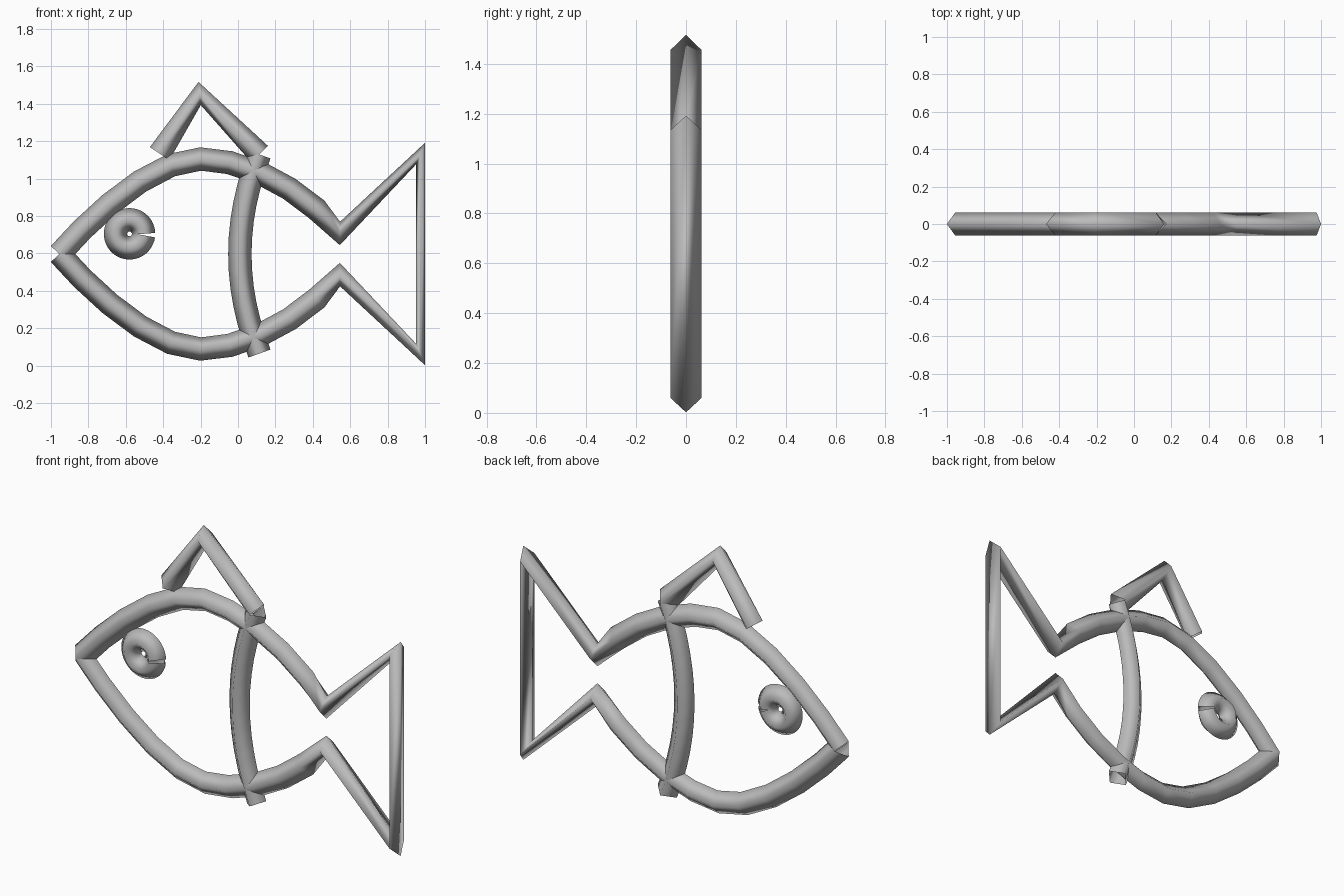
import bpy, bmesh, math
from mathutils import Vector

if "Cube" in bpy.data.objects:
    bpy.data.objects.remove(bpy.data.objects["Cube"])

R = 0.0625      # tube radius
MID = 0.597     # height of the symmetry line

grey = bpy.data.materials.new("light_grey")
grey.diffuse_color = (0.5, 0.5, 0.5, 1)
grey.use_nodes = True
grey.node_tree.nodes["Principled BSDF"].inputs["Base Color"].default_value = grey.diffuse_color


def bezier(a, b, c, d, n):
    """Points on a cubic curve, without the last one."""
    a, b, c, d = map(Vector, (a, b, c, d))
    out = []
    for i in range(n):
        t = i / n
        s = 1 - t
        out.append(a * s**3 + b * 3 * s * s * t + c * 3 * s * t * t + d * t**3)
    return out


def tube(name, path):
    """Open four-sided smooth tube along a path in the xz plane."""
    pts = [Vector(p) for p in path]
    bm = bmesh.new()
    rings = []
    for i, p in enumerate(pts):
        # rings lie on the bisector of each bend and keep their size
        t = Vector((0, 0))
        if i > 0:
            t += (p - pts[i - 1]).normalized()
        if i < len(pts) - 1:
            t += (pts[i + 1] - p).normalized()
        t.normalize()
        n = Vector((-t.y, t.x)) * R
        rings.append([bm.verts.new(v) for v in (
            (p.x + n.x, 0, p.y + n.y), (p.x, -R, p.y),
            (p.x - n.x, 0, p.y - n.y), (p.x, R, p.y))])
    for r, s in zip(rings, rings[1:]):
        for k in range(4):
            j = (k + 1) % 4
            bm.faces.new((r[k], r[j], s[j], s[k])).smooth = True
    # face the tube walls outwards
    f = bm.faces[:][0] if not hasattr(bm.faces, "ensure_lookup_table") else None
    bm.faces.ensure_lookup_table()
    f = bm.faces[0]
    f.normal_update()
    mid = sum((v.co for v in rings[0] + rings[1]), Vector()) / 8
    if f.normal.dot(f.calc_center_median() - mid) < 0:
        bmesh.ops.reverse_faces(bm, faces=bm.faces[:])
    me = bpy.data.meshes.new(name)
    bm.to_mesh(me)
    bm.free()
    me.materials.append(grey)
    ob = bpy.data.objects.new(name, me)
    bpy.context.collection.objects.link(ob)
    return ob


# body outline and tail: upper half, then its mirror image
upper = bezier((-0.955, MID), (-0.78, 0.80), (-0.45, 1.105), (-0.2, 1.105), 5)
upper += bezier((-0.2, 1.105), (0.05, 1.105), (0.36, 0.935), (0.545, 0.707), 5)
upper += [Vector((0.545, 0.707)), Vector((0.976, 1.134))]
lower = [Vector((p.x, 2 * MID - p.y)) for p in reversed(upper)]
tube("body_and_tail", upper + lower)

# back fin
tube("back_fin", [(-0.419, 1.134), (-0.205, 1.455), (0.116, 1.131)])

# gill arc
tube("gill", [(0.01 + 0.105 * (i / 6)**2, MID + 0.532 * i / 6)
              for i in range(-6, 7)])

# eye ring with a narrow slit
N, SWEEP = 40, math.radians(354)
tube("eye", [(-0.58 + 0.075 * math.cos(SWEEP * i / N),
              0.705 + 0.075 * math.sin(SWEEP * i / N)) for i in range(N + 1)])
